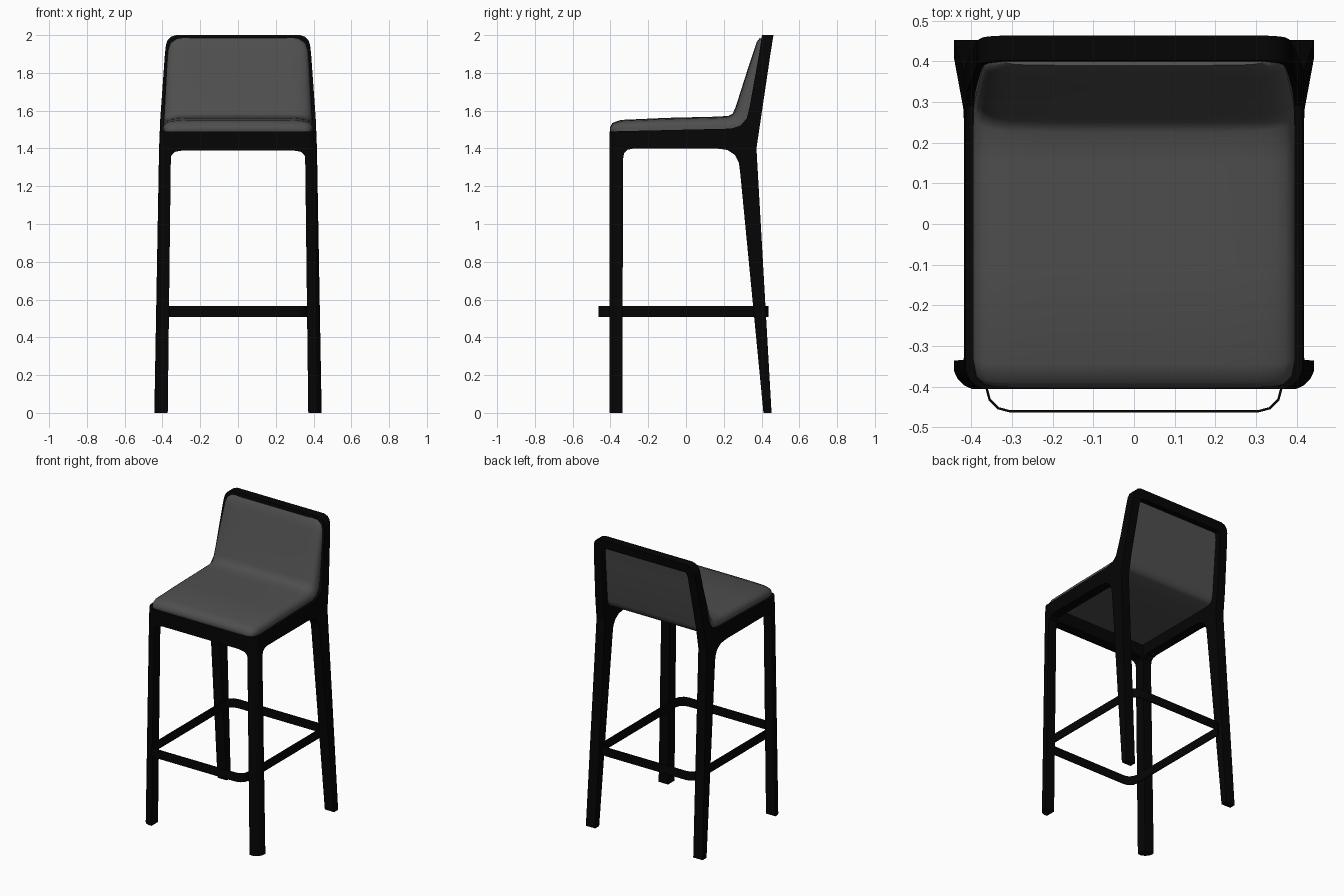
import bpy, bmesh, math

if "Cube" in bpy.data.objects:
    bpy.data.objects.remove(bpy.data.objects["Cube"])


def material(name, rgb):
    m = bpy.data.materials.new(name)
    m.diffuse_color = (*rgb, 1)
    m.use_nodes = True
    m.node_tree.nodes["Principled BSDF"].inputs["Base Color"].default_value = m.diffuse_color
    return m


BLACK = material("black frame", (0.0015, 0.0015, 0.0015))
GREY = material("grey upholstery", (0.077, 0.077, 0.077))


def finish(name, bm, mat, smooth=30):
    bmesh.ops.recalc_face_normals(bm, faces=bm.faces[:])
    me = bpy.data.meshes.new(name)
    bm.to_mesh(me)
    bm.free()
    me.materials.append(mat)
    ob = bpy.data.objects.new(name, me)
    bpy.context.collection.objects.link(ob)
    bpy.ops.object.select_all(action='DESELECT')
    ob.select_set(True)
    bpy.context.view_layer.objects.active = ob
    bpy.ops.object.shade_smooth_by_angle(angle=math.radians(smooth))
    return ob


def prism(points_a, points_b):
    """Solid between two outlines with the same number of points."""
    bm = bmesh.new()
    a = [bm.verts.new(p) for p in points_a]
    b = [bm.verts.new(p) for p in points_b]
    bm.faces.new(a)
    bm.faces.new(b[::-1])
    for i in range(len(a)):
        j = (i + 1) % len(a)
        bm.faces.new((a[i], b[i], b[j], a[j]))
    return bm


def lerp_table(table, z):
    for (z0, v0), (z1, v1) in zip(table, table[1:]):
        if z <= z1:
            return v0 + (v1 - v0) * (z - z0) / (z1 - z0)
    return table[-1][1]


# Side frame: front leg, seat rail, back leg and back post in one outline
OUTER = [(0, 0.443), (1.4, 0.418), (1.55, 0.412), (1.9, 0.387)]
INNER = [(0, 0.372), (1.4, 0.355), (1.55, 0.352), (1.9, 0.328)]
side = [(-0.406, 0), (-0.336, 0), (-0.334, 1.34), (-0.328, 1.375), (-0.31, 1.393),
        (-0.275, 1.40), (0.16, 1.40), (0.22, 1.392), (0.26, 1.365), (0.28, 1.325),
        (0.287, 1.27), (0.41, 0), (0.453, 0), (0.373, 1.40), (0.447, 1.9), (0.387, 1.9),
        (0.337, 1.62), (0.322, 1.56), (0.29, 1.522), (0.24, 1.505), (-0.406, 1.49)]
bm = prism([(0, y, z) for y, z in side], [(1, y, z) for y, z in side])
for zc in (1.4, 1.55):
    bmesh.ops.bisect_plane(bm, geom=bm.verts[:] + bm.edges[:] + bm.faces[:],
                           plane_co=(0, 0, zc), plane_no=(0, 0, 1))
for v in bm.verts:
    v.co.x = lerp_table(OUTER if v.co.x > 0.5 else INNER, v.co.z)
corner = [e for e in bm.edges if all(v.co.y < -0.404 and v.co.x > 0.4 for v in e.verts)]
bmesh.ops.bevel(bm, geom=corner, offset=0.045, segments=3, profile=0.4, affect='EDGES')
frame = finish("side_frames", bm, BLACK)
frame.modifiers.new("mirror", 'MIRROR')


def mirrored(half):
    return half + [(-x, z) for x, z in half[::-1]]


# Front rail with rounded inner corners
rail = mirrored([(0.37, 1.49), (0.37, 1.33), (0.358, 1.34), (0.352, 1.365),
                 (0.335, 1.382), (0.29, 1.39)])
finish("front_rail", prism([(x, -0.406, z) for x, z in rail],
                           [(x, -0.336, z) for x, z in rail]), BLACK)

# Top rail of the backrest, leaning back with the posts
top = mirrored([(0.31, 1.94), (0.322, 1.928), (0.328, 1.9), (0.387, 1.9), (0.382, 1.945),
                (0.373, 1.973), (0.357, 1.99), (0.33, 2.0)])
finish("top_rail", prism([(x, 0.387 + 0.15 * (z - 1.9), z) for x, z in top],
                         [(x, 0.447 + 0.16 * (z - 1.9), z) for x, z in top]), BLACK)

# Upholstered seat and back: rows of (front y, z), (rear y, z), half width
rows = [(-0.402, 1.485, -0.385, 1.475, 0.365), (-0.403, 1.51, -0.375, 1.475, 0.375),
        (-0.39, 1.535, -0.36, 1.475, 0.388), (-0.345, 1.551, -0.32, 1.475, 0.396),
        (-0.1, 1.562, -0.1, 1.475, 0.396), (0.15, 1.568, 0.18, 1.475, 0.396),
        (0.225, 1.572, 0.31, 1.478, 0.395), (0.248, 1.585, 0.335, 1.495, 0.393),
        (0.263, 1.62, 0.345, 1.53, 0.391), (0.33, 1.83, 0.39, 1.80, 0.378),
        (0.36, 1.92, 0.41, 1.92, 0.37), (0.374, 1.962, 0.417, 1.955, 0.357),
        (0.39, 1.985, 0.42, 1.97, 0.33)]
columns = [(0, 1), (0.5, 0.995), (0.78, 0.97), (0.88, 0.92), (0.94, 0.83), (0.98, 0.7), (1, 0.48)]
columns = [(-t, g) for t, g in columns[:0:-1]] + columns
bm = bmesh.new()
loops = []
for t, g in columns:
    front = [bm.verts.new((t * w, by + (fy - by) * g, bz + (fz - bz) * g))
             for fy, fz, by, bz, w in rows]
    rear = [bm.verts.new((t * w, by, bz)) for fy, fz, by, bz, w in rows]
    loops.append(front + rear[::-1])
n = len(loops[0])
for a, b in zip(loops, loops[1:]):
    for i in range(n):
        j = (i + 1) % n
        bm.faces.new((a[i], a[j], b[j], b[i]))
for loop in (loops[0], loops[-1]):
    for i in range(len(rows) - 1):
        bm.faces.new((loop[i], loop[i + 1], loop[n - 2 - i], loop[n - 1 - i]))
finish("seat_and_back_cushion", bm, GREY, 60)


# Footrest: thin flat band bent into a rounded rectangle
def rounded(hx, y0, y1, r):
    pts = []
    for k, (cx, cy) in enumerate([(hx - r, y1 - r), (r - hx, y1 - r),
                                  (r - hx, y0 + r), (hx - r, y0 + r)]):
        for s in range(4):
            a = math.pi / 2 * (k + s / 3)
            pts.append((cx + r * math.cos(a), cy + r * math.sin(a)))
    return pts


bm = bmesh.new()
outer = rounded(0.366, -0.464, 0.436, 0.062)
inner = rounded(0.36, -0.458, 0.43, 0.056)
rings = [[bm.verts.new((x, y, z)) for x, y in pts]
         for pts, z in ((outer, 0.507), (outer, 0.567), (inner, 0.567), (inner, 0.507))]
for k in range(4):
    a, b = rings[k], rings[(k + 1) % 4]
    for i in range(len(a)):
        j = (i + 1) % len(a)
        bm.faces.new((a[i], a[j], b[j], b[i]))
finish("footrest_band", bm, BLACK)
